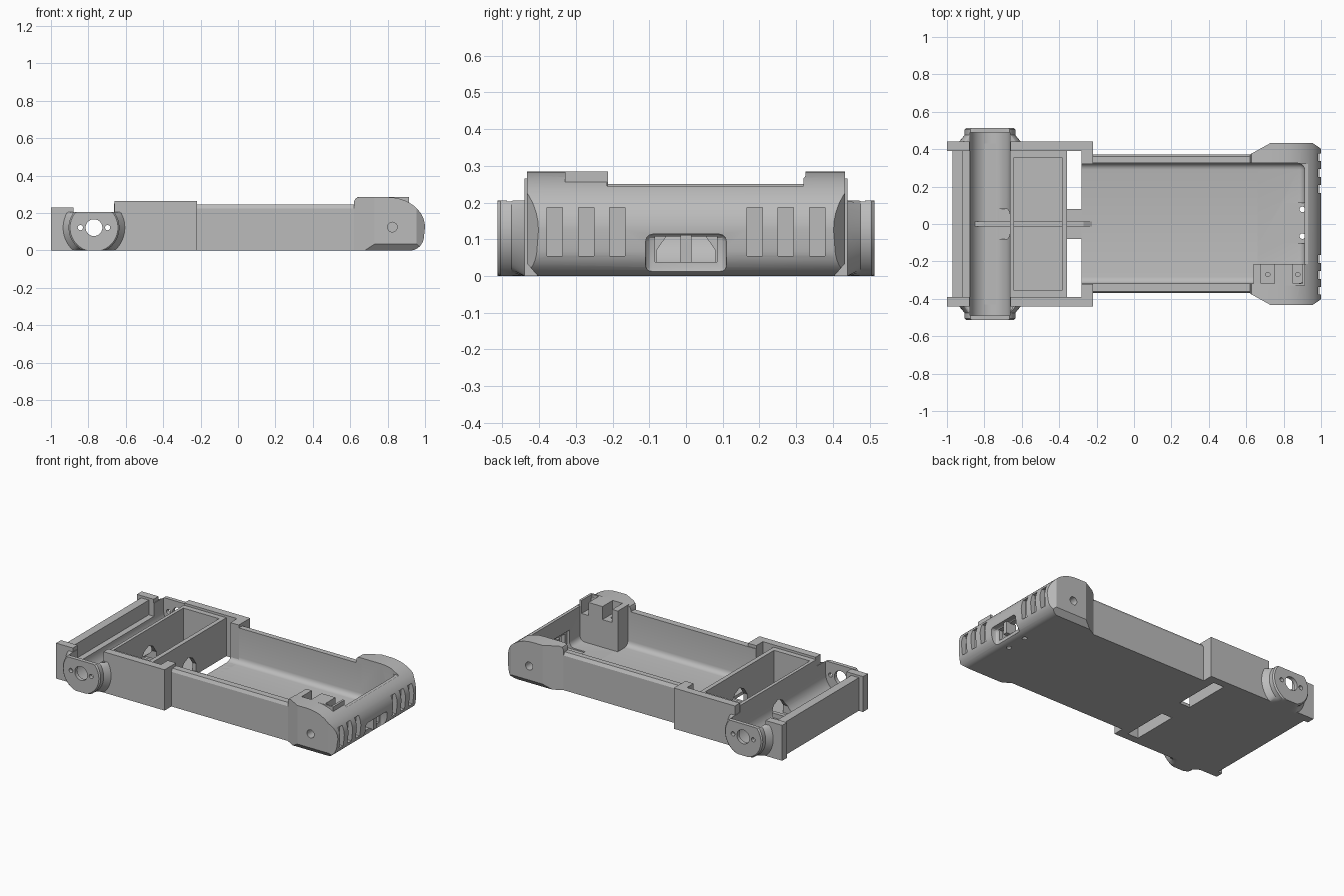
import bpy, bmesh, math
from mathutils import Vector

cube = bpy.data.objects.get("Cube")
if cube:
    bpy.data.objects.remove(cube, do_unlink=True)

grey = bpy.data.materials.new("plain_grey")
grey.use_nodes = True
grey.diffuse_color = (0.5, 0.5, 0.5, 1)
grey.node_tree.nodes["Principled BSDF"].inputs["Base Color"].default_value = (0.5, 0.5, 0.5, 1)


def loft(name, rings):
    """Closed solid through matching rings of points."""
    bm = bmesh.new()
    rows = [[bm.verts.new(p) for p in ring] for ring in rings]
    n = len(rows[0])
    for lo, hi in zip(rows, rows[1:]):
        for i in range(n):
            j = (i + 1) % n
            bm.faces.new((lo[i], lo[j], hi[j], hi[i]))
    bm.faces.new(rows[0][::-1])
    bm.faces.new(rows[-1])
    bmesh.ops.recalc_face_normals(bm, faces=bm.faces)
    mesh = bpy.data.meshes.new(name)
    bm.to_mesh(mesh)
    bm.free()
    mesh.materials.append(grey)
    ob = bpy.data.objects.new(name, mesh)
    bpy.context.collection.objects.link(ob)
    return ob


def place(axis, u, v, w):
    return {"x": (w, u, v), "y": (u, w, v), "z": (u, v, w)}[axis]


def prism(name, pts, axis, a, b):
    return loft(name, [[place(axis, u, v, w) for u, v in pts] for w in (a, b)])


def box(name, x0, x1, y0, y1, z0, z1):
    return prism(name, [(x0, y0), (x1, y0), (x1, y1), (x0, y1)], "z", z0, z1)


def circle(u, v, r, n=32):
    return [(u + r * math.cos(math.tau * i / n), v + r * math.sin(math.tau * i / n)) for i in range(n)]


def select(ob):
    bpy.ops.object.select_all(action="DESELECT")
    ob.select_set(True)
    bpy.context.view_layer.objects.active = ob


def bevel(ob, width, segments=3):
    select(ob)
    m = ob.modifiers.new("bevel", "BEVEL")
    m.width, m.segments, m.limit_method = width, segments, "ANGLE"
    bpy.ops.object.modifier_apply(modifier=m.name)
    return ob


def combine(ob, tools, operation="DIFFERENCE"):
    """Apply each tool as a boolean, then delete it."""
    for tool in tools:
        select(ob)
        m = ob.modifiers.new("cut", "BOOLEAN")
        m.operation, m.object, m.solver = operation, tool, "EXACT"
        bpy.ops.object.modifier_apply(modifier=m.name)
        bpy.data.objects.remove(tool, do_unlink=True)
    return ob


HX, HZ = -0.77, 0.122   # hub axis
TR = 0.107              # trough radius


def trough():
    return [prism("trough_cutter", circle(HX, HZ, TR, 48), "y", -0.488, 0.488),
            box("trough_opening", HX - TR, HX + TR, -0.488, 0.488, HZ, 0.4)]


def arch():
    pts = [(-0.08, 0.02), (0.08, 0.02), (0.08, 0.07), (0.045, 0.12), (0, 0.14), (-0.045, 0.12), (-0.08, 0.07)]
    return prism("arch_cutter", pts, "x", -0.72, -0.3)


def cavity(x0, x1):
    return bevel(box("cavity_cutter", x0, x1, -0.318, 0.325, 0.02, 0.5), 0.035, 4)


# Long open tray
tray = prism("tray", [(-0.37, 0), (0.372, 0), (0.372, 0.225), (0.36, 0.245), (-0.36, 0.245), (-0.37, 0.225)],
             "x", -0.28, 0.66)
combine(tray, [cavity(-0.6, 0.9)])

# Rear floor with two slots
floor = box("rear_floor", -0.97, -0.22, -0.43, 0.43, 0, 0.02)
combine(floor, [box("slot", -0.357, -0.28, *ys, -0.1, 0.1) for ys in ((0.08, 0.39), (-0.39, -0.08))])

# Rear side walls, lips and hubs
wall_profile = [(-1, 0), (-0.22, 0), (-0.22, 0.265), (-0.66, 0.265), (-0.66, 0.205),
                (-0.88, 0.205), (-0.88, 0.23), (-1, 0.23)]
for s, side in ((1, "left"), (-1, "right")):
    wall = prism(side + "_rear_wall", wall_profile, "y", s * 0.39, s * 0.44)
    combine(wall, trough())
    box(side + "_wall_lip", -0.28, -0.22, s * 0.322, s * 0.4, 0, 0.265)

    rings = []
    for y, r in ((0.42, 0.168), (0.44, 0.165), (0.475, 0.136), (0.505, 0.136), (0.513, 0.128)):
        rings.append([(x, s * y, min(max(z, 0), 0.205)) for x, z in circle(HX, HZ, r, 64)])
    hub = loft(side + "_hub", rings)
    holes = [prism("hole", circle(HX + dx, HZ, r, 24), "y", s * 0.4, s * 0.6)
             for dx, r in ((0, 0.045), (-0.073, 0.014), (0.073, 0.014))]
    combine(hub, trough() + holes)

# Rear end wall and half-round cradle
end_wall = box("rear_end_wall", -0.97, -0.915, -0.4, 0.4, 0, 0.215)
cradle = box("cradle", -0.93, -0.645, -0.4, 0.4, 0, 0.12)
combine(cradle, trough() + [arch()])

# Rear compartment
compartment = box("compartment", -0.665, -0.357, -0.392, 0.392, 0, 0.25)
combine(compartment, trough() + [box("inside", -0.642, -0.385, -0.355, 0.355, 0.02, 0.5), arch()])

# Low centre rib
prism("centre_rib", [(-0.87, 0.005), (-0.2, 0.005), (-0.27, 0.05), (-0.87, 0.05)], "y", -0.013, 0.013)

# Rounded nose
steps = [math.pi / 2 * i / 10 for i in range(11)]
nose_profile = [(0.62, 0), (0.92, 0)]
nose_profile += [(0.92 + 0.075 * math.sin(t), 0.08 - 0.08 * math.cos(t)) for t in steps[1:]]
nose_profile += [(0.8 + 0.2 * math.cos(t), 0.125 + 0.16 * math.sin(t)) for t in steps]
nose_profile += [(0.645, 0.285), (0.628, 0.278), (0.62, 0.26)]
nose = prism("nose", nose_profile, "y", -0.44, 0.44)
half = [(0.62, 0.372), (0.73, 0.433), (0.955, 0.433), (1.01, 0.395)]
plan = half + [(x, -y) for x, y in half[::-1]]
section = [(-0.395, -0.01), (0.395, -0.01), (0.434, 0.035), (0.434, 0.3), (-0.434, 0.3), (-0.434, 0.035)]
combine(nose, [prism("plan", plan, "z", -0.1, 0.4), prism("section", section, "x", 0.5, 1.1)], "INTERSECT")

cuts = [cavity(0.4, 0.912),
        box("low_top", 0.5, 1.1, -0.215, 0.32, 0.245, 0.4),
        box("board_pocket", 0.8, 0.93, -0.105, 0.113, 0.012, 0.13),
        bevel(box("port_recess", 0.955, 1.1, -0.11, 0.11, 0.004, 0.114), 0.02),
        box("port", 0.85, 1.1, -0.085, 0.085, 0.038, 0.108),
        prism("pin_hole_a", circle(0.9, 0.078, 0.015, 20), "z", -0.1, 0.1),
        prism("pin_hole_b", circle(0.9, -0.065, 0.015, 20), "z", -0.1, 0.1)]
for s in (1, -1):
    cuts.append(prism("side_hole", circle(0.825, 0.125, 0.026, 24), "y", s * 0.3, s * 0.6))
    for y in (0.187, 0.272, 0.357):
        cuts.append(box("grille", 0.966, 1.1, s * y - 0.021, s * y + 0.021, 0.055, 0.187))
combine(nose, cuts)
box("port_divider", 0.915, 0.985, -0.015, 0.015, 0.036, 0.112)

# Corner block with two pockets
block = box("corner_block", 0.64, 0.915, -0.33, -0.213, 0.005, 0.285)
pockets = []
for x0, x1 in ((0.68, 0.75), (0.85, 0.9)):
    pockets.append(box("pocket", x0, x1, -0.318, -0.2, 0.2, 0.4))
    pockets.append(prism("screw_hole", circle((x0 + x1) / 2, -0.27, 0.012, 16), "z", 0.1, 0.3))
combine(block, pockets)

# Smooth the curves, keep the edges crisp
for ob in [o for o in bpy.context.scene.objects if o.type == "MESH" and o.data.materials and o.data.materials[0] == grey]:
    select(ob)
    bpy.ops.object.shade_smooth_by_angle(angle=math.radians(25))
